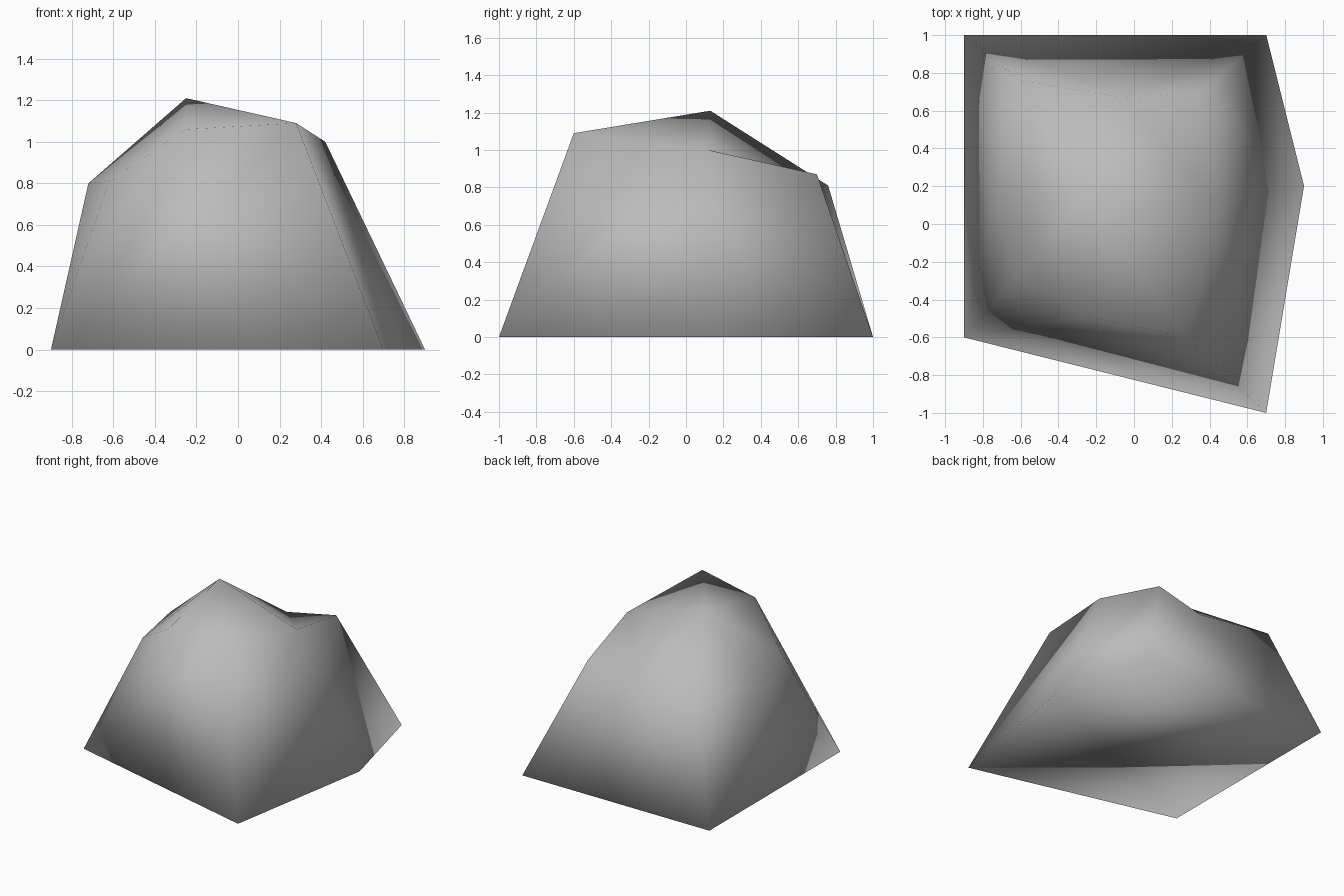
import bpy
import bmesh

if "Cube" in bpy.data.objects:
    bpy.data.objects.remove(bpy.data.objects["Cube"])

# Base outline, counter-clockwise from the back left
BASE = [(-0.9, 1, 0), (-0.9, -0.6, 0), (0.7, -1, 0), (0.9, 0.2, 0), (0.7, 1, 0)]
# Crown: 3 x 3 bumpy grid, rows from front to back, left to right
CROWN = [(-0.62, -0.28, 0.81), (-0.25, -0.49, 1.06), (0.28, -0.60, 1.09),
         (-0.72, 0.20, 0.80), (-0.25, 0.13, 1.21), (0.42, 0.12, 1.00),
         (-0.61, 0.76, 0.81), (-0.05, 0.67, 0.80), (0.35, 0.70, 0.87)]

bm = bmesh.new()
bl, fl, fr, r, br = base = [bm.verts.new(p) for p in BASE]
c = [bm.verts.new(p) for p in CROWN]

faces = [
    base[::-1],                                                  # underside
    (fl, fr, c[2], c[1]), (fl, c[1], c[0]),                      # front
    (fr, r, c[5], c[2]), (r, br, c[8], c[5]),                    # right
    (br, bl, c[7]), (br, c[7], c[8]), (bl, c[6], c[7]),          # back
    (bl, fl, c[3]), (fl, c[0], c[3]), (bl, c[3], c[6]),          # left
    (c[0], c[1], c[4]), (c[0], c[4], c[3]),                      # crown
    (c[1], c[2], c[4]), (c[2], c[5], c[4]),
    (c[3], c[4], c[6]), (c[4], c[7], c[6]),
    (c[4], c[5], c[7]), (c[5], c[8], c[7]),
]
for f in faces:
    bm.faces.new(f).smooth = True
bmesh.ops.recalc_face_normals(bm, faces=bm.faces)

mesh = bpy.data.meshes.new("rock")
bm.to_mesh(mesh)
bm.free()
rock = bpy.data.objects.new("rock", mesh)
bpy.context.collection.objects.link(rock)

grey = bpy.data.materials.new("stone grey")
grey.diffuse_color = (0.5, 0.5, 0.5, 1)
grey.use_nodes = True
grey.node_tree.nodes["Principled BSDF"].inputs["Base Color"].default_value = grey.diffuse_color
mesh.materials.append(grey)
